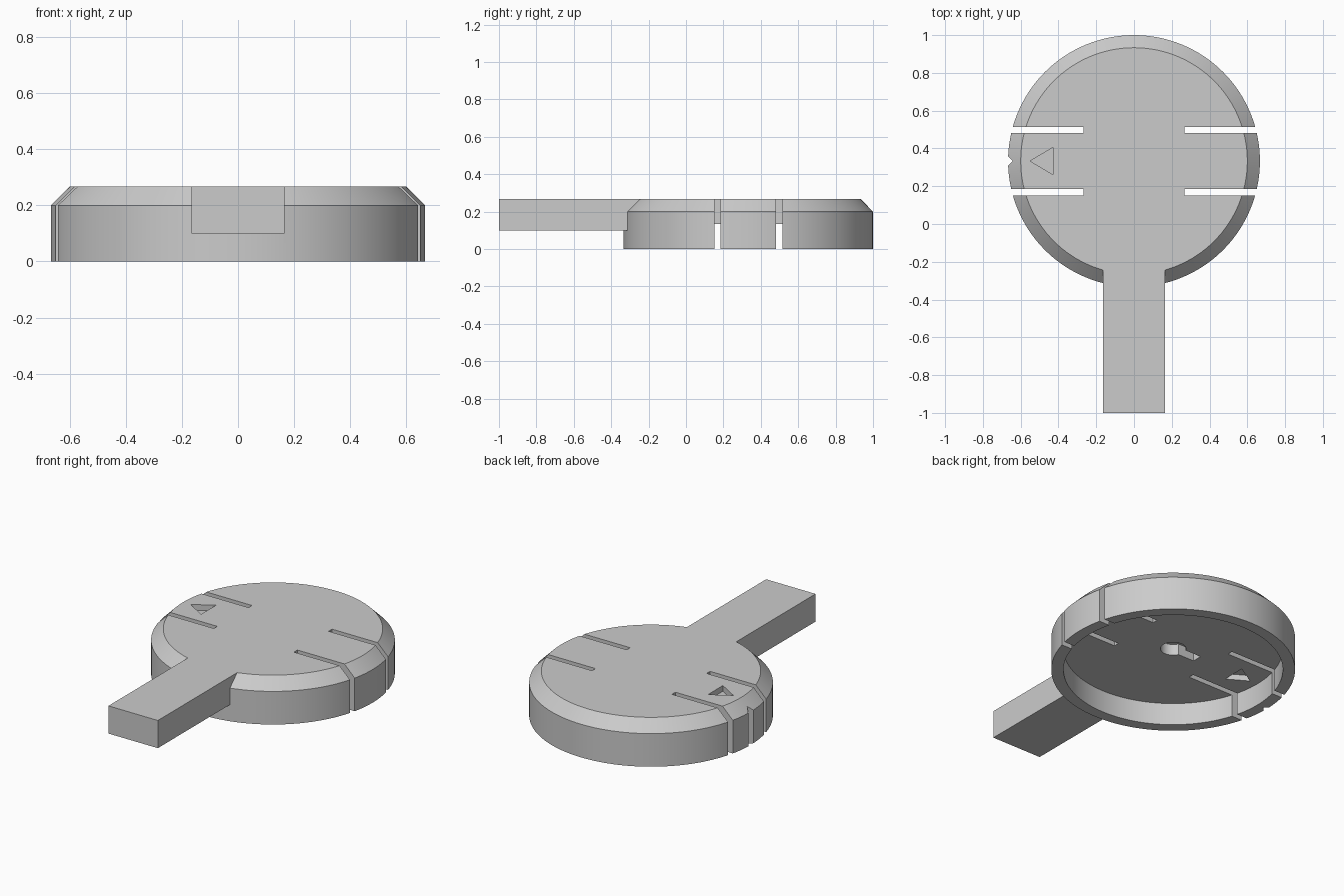
import bpy, bmesh
from math import cos, sin, pi, radians

if "Cube" in bpy.data.objects:
    bpy.data.objects.remove(bpy.data.objects["Cube"])

CY, R, TOP, CEIL = 1 / 3, 2 / 3, 0.267, 0.133   # disc centre, radius, height, cavity depth


def loft(name, rings):
    """Closed solid through matching rings of (x, y, z) points."""
    bm = bmesh.new()
    loops = [[bm.verts.new(p) for p in ring] for ring in rings]
    n = len(loops[0])
    for a, b in zip(loops, loops[1:]):
        for i in range(n):
            j = (i + 1) % n
            bm.faces.new((a[i], a[j], b[j], b[i]))
    bm.faces.new(loops[0][::-1])
    bm.faces.new(loops[-1])
    bmesh.ops.recalc_face_normals(bm, faces=bm.faces)
    mesh = bpy.data.meshes.new(name)
    bm.to_mesh(mesh)
    bm.free()
    ob = bpy.data.objects.new(name, mesh)
    bpy.context.collection.objects.link(ob)
    return ob


def circle(r, z, n=128):
    return [(r * cos(2 * pi * i / n), CY + r * sin(2 * pi * i / n), z) for i in range(n)]


def prism(name, pts, z0, z1):
    return loft(name, [[(x, y, z) for x, y in pts] for z in (z0, z1)])


def box(name, x0, x1, y0, y1, z0, z1):
    return prism(name, [(x0, y0), (x1, y0), (x1, y1), (x0, y1)], z0, z1)


def combine(target, tool, op):
    mod = target.modifiers.new(op, 'BOOLEAN')
    mod.operation, mod.object, mod.solver = op, tool, 'EXACT'
    bpy.context.view_layer.objects.active = target
    bpy.ops.object.modifier_apply(modifier=mod.name)
    bpy.data.objects.remove(tool)


# chamfered cap with handle
cap = loft("cap_with_handle", [circle(R, 0), circle(R, 0.2), circle(0.6, TOP)])
combine(cap, box("handle", -0.165, 0.165, -1, 0, 0.1, TOP), 'UNION')

# underside cavity
cutters = [loft("cavity", [circle(0.6, -0.1), circle(0.6, CEIL)])]

# flex slots either side of the two snap tabs
for side in (-1, 1):
    for dy in (-0.165, 0.165):
        x0, x1 = sorted((side * 0.267, side * 0.8))
        y = CY + dy
        cutters.append(box("slot", x0, x1, y - 0.0165, y + 0.0165, -0.1, 0.4))

# V notch in the rim
cutters.append(prism("notch", [(-0.642, CY), (-0.702, CY + 0.06), (-0.702, CY - 0.06)], -0.1, 0.4))

# triangular arrow engraved above and below
arrow = [(-0.55, CY), (-0.43, CY - 0.071), (-0.43, CY + 0.071)]
cutters.append(prism("arrow_top", arrow, TOP - 0.034, 0.4))
cutters.append(prism("arrow_under", arrow, 0.05, CEIL + 0.034))

# keyhole recess in the cavity ceiling
cutters.append(loft("pivot_recess", [circle(0.07, 0.05, 48), circle(0.07, 0.2, 48)]))
cutters.append(box("key_recess", -0.17, 0.01, CY - 0.03, CY + 0.03, 0.05, 0.2))

for c in cutters:
    combine(cap, c, 'DIFFERENCE')

# smooth curved walls, sharp edges
bpy.ops.object.select_all(action='DESELECT')
cap.select_set(True)
bpy.context.view_layer.objects.active = cap
bpy.ops.object.shade_smooth_by_angle(angle=radians(25))
